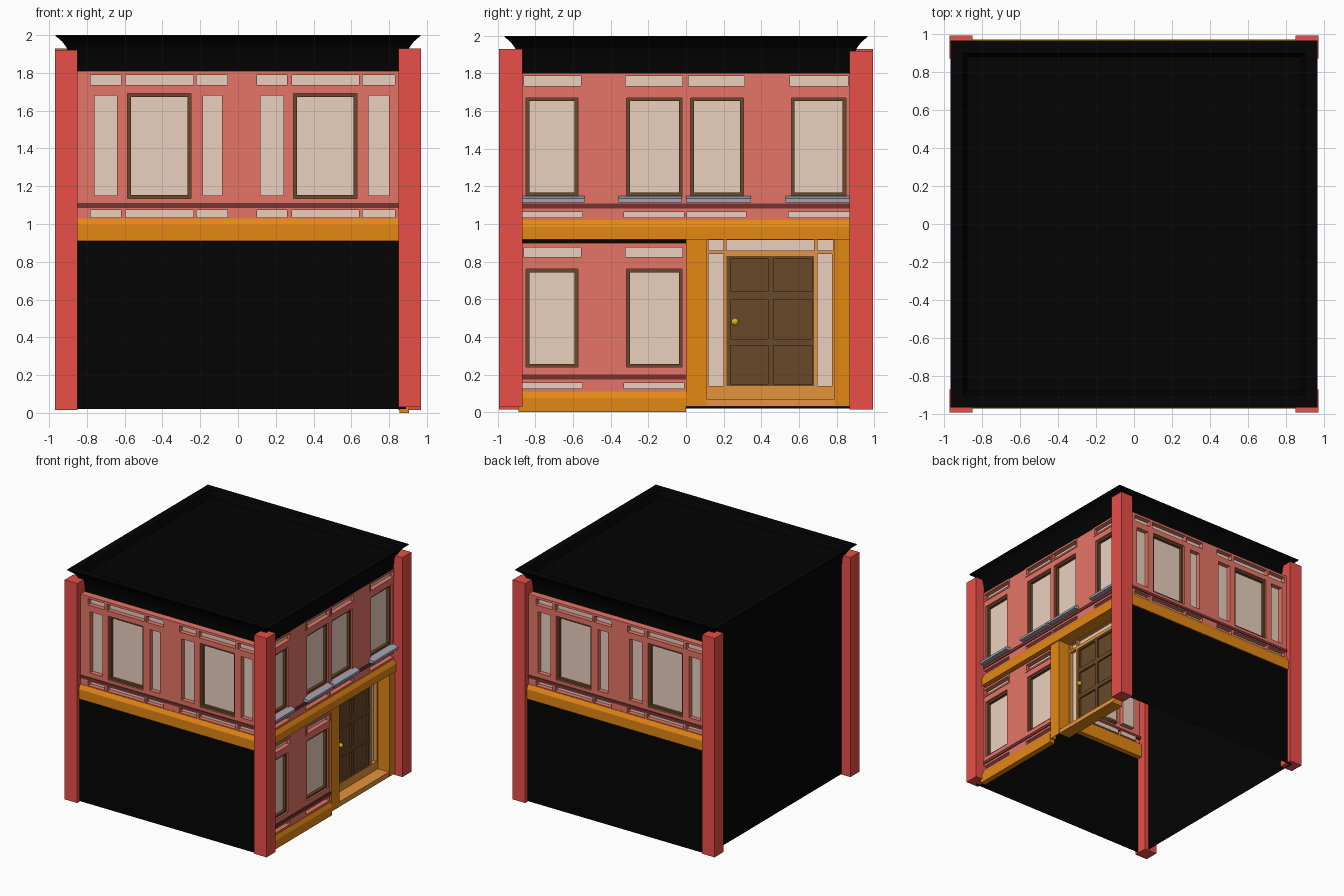
import bpy, bmesh

if "Cube" in bpy.data.objects:
    bpy.data.objects.remove(bpy.data.objects["Cube"])

def material(name, hexcol):
    m = bpy.data.materials.new(name)
    rgb = [int(hexcol[i:i + 2], 16) / 255 for i in (0, 2, 4)]
    m.diffuse_color = [c / 12.92 if c < 0.04 else ((c + 0.055) / 1.055) ** 2.4 for c in rgb] + [1]
    m.use_nodes = True
    m.node_tree.nodes["Principled BSDF"].inputs["Base Color"].default_value = m.diffuse_color
    return m

RED = material("pillar_red", "E84E48")
BRICK = material("wall_red", "E67567")
DARK = material("dark_red", "733232")
ORANGE = material("orange", "E48814")
LIGHT = material("light_orange", "E6943C")
GLASS = material("glass", "EAD0BF")
BLACK = material("black", "030303")
BROWN = material("brown", "684828")
GREY = material("sill_grey", "A4A4B4")
GOLD = material("gold", "D8B80C")

# Facade frames: u runs right as seen from outside, d points outwards
FRONT = lambda u, d, z: (u, -d, z)
BACK = lambda u, d, z: (-u, d, z)
RIGHT = lambda u, d, z: (d, u, z)
LEFT = lambda u, d, z: (-d, -u, z)

def finish(name, bm, *mats):
    me = bpy.data.meshes.new(name)
    bm.to_mesh(me)
    bm.free()
    for m in mats:
        me.materials.append(m)
    ob = bpy.data.objects.new(name, me)
    bpy.context.collection.objects.link(ob)
    return ob

def add_prism(bm, fr, prof, u0, u1):
    a = [bm.verts.new(fr(u0, d, z)) for d, z in prof]
    b = [bm.verts.new(fr(u1, d, z)) for d, z in prof]
    n = len(prof)
    bm.faces.new(a)
    bm.faces.new(b)
    for i in range(n):
        bm.faces.new((a[i], a[(i + 1) % n], b[(i + 1) % n], b[i]))
    bmesh.ops.recalc_face_normals(bm, faces=bm.faces)

def prism(name, fr, prof, u0, u1, mat):
    bm = bmesh.new()
    add_prism(bm, fr, prof, u0, u1)
    return finish(name, bm, mat)

def box(name, fr, u0, u1, d0, d1, z0, z1, mat):
    return prism(name, fr, [(d0, z0), (d1, z0), (d1, z1), (d0, z1)], u0, u1, mat)

def border(name, fr, rect, d0, d1, w, mat):
    u0, u1, z0, z1 = rect
    bm = bmesh.new()
    for a, b, c, e in ((u0, u0 + w, z0, z1), (u1 - w, u1, z0, z1),
                       (u0 + w, u1 - w, z0, z0 + w), (u0 + w, u1 - w, z1 - w, z1)):
        add_prism(bm, fr, [(d0, c), (d1, c), (d1, e), (d0, e)], a, b)
    return finish(name, bm, mat)

def wall(name, fr, rect, d, holes, depth, mat, pane=None, top_ledge=0):
    """Sheet with recessed rectangular openings, closed by panes if given."""
    bm = bmesh.new()
    def quad(pts, idx=0):
        bm.faces.new([bm.verts.new(fr(*p)) for p in pts]).material_index = idx
    def flat(a, b, c, e, dd, idx=0):
        quad([(a, dd, c), (b, dd, c), (b, dd, e), (a, dd, e)], idx)
    us = sorted({rect[0], rect[1], *[v for h in holes for v in h[:2]]})
    zs = sorted({rect[2], rect[3], *[v for h in holes for v in h[2:]]})
    for a, b in zip(us, us[1:]):
        for c, e in zip(zs, zs[1:]):
            mu, mz = (a + b) / 2, (c + e) / 2
            if not any(h[0] < mu < h[1] and h[2] < mz < h[3] for h in holes):
                flat(a, b, c, e, d)
    bmesh.ops.remove_doubles(bm, verts=bm.verts, dist=1e-5)
    for a, b, c, e in holes:
        k = d - depth
        ring = [(a, c), (b, c), (b, e), (a, e)]
        for (p, q), (r, s) in zip(ring, ring[1:] + ring[:1]):
            quad([(p, d, q), (p, k, q), (r, k, s), (r, d, s)][::-1])
        if pane:
            flat(a, b, c, e, k, 1)
    if top_ledge:
        a, b, z = rect[0], rect[1], rect[3]
        quad([(a, d, z), (b, d, z), (b, d - top_ledge, z), (a, d - top_ledge, z)])
    return finish(name, bm, mat, pane or mat)

def belt(name, fr, d, u0, u1, z0, z1, out=0.03):
    s = z1 - 0.035
    prism(name, fr, [(d - 0.03, z0), (d + out, z0), (d + out, s), (d + 0.004, z1), (d - 0.03, z1)], u0, u1, ORANGE)

# Corner pillars
for side, fr in (("front", FRONT), ("back", BACK)):
    box(side + "_pillar_a", fr, -0.97, -0.85, 0.87, 0.993, 0.015, 1.92, RED)
    box(side + "_pillar_b", fr, 0.85, 0.97, 0.87, 0.993, 0.03, 1.93, RED)

# Front and back facades, the same design turned round
cols = [(-.78, -.62), (-.595, -.235), (-.22, -.055), (.1, .26), (.285, .64), (.66, .83)]
wins = [(-.585, -.25, 1.135, 1.69), (.295, .63, 1.135, 1.69)]
sides = [(-.76, -.64), (-.185, -.085), (.12, .24), (.69, .80)]
for side, fr in (("front", FRONT), ("back", BACK)):
    d = 0.945
    holes = [(a, b, *z) for a, b in cols for z in ((1.035, 1.075), (1.735, 1.79))]
    holes += [(a, b, 1.15, 1.68) for a, b in sides] + wins
    wall(side + "_upper_wall", fr, (-.87, .87, 1.02, 1.81), d, holes, 0.04, BRICK, GLASS, 0.06)
    for i, r in enumerate(wins):
        border(f"{side}_window_frame_{i}", fr, r, d - .04, d - .015, .018, BROWN)
    box(side + "_string_course", fr, -.87, .87, d - .02, d + .007, 1.085, 1.11, DARK)
    belt(side + "_belt", fr, d, -.87, .87, .91, 1.03, .025)
    wall(side + "_lower_wall", fr, (-.89, .89, .02, .915), .96, [], 0, BLACK)

# Blank left wall
wall("left_wall", LEFT, (-.96, .96, .02, 1.82), .885, [], 0, BLACK)

# Right facade, upper storey and lower storey beside the door
D = 0.885
bays = [(-.85, -.575), (-.315, -.02), (.025, .305), (.56, .85)]
panels = [(-.87, -.55), (-.33, -.01), (.005, .32), (.545, .87)]
for name, n, off, u1, zt in (("upper", 4, 0, .88, 1.81), ("lower", 2, -.91, 0, .90)):
    win = [(a, b, 1.15 + off, 1.67 + off) for a, b in bays[:n]]
    tops = [(a, b, 1.73 + off, 1.79 + off) for a, b in panels[:n]]
    strips = [(a, b, 1.035 + off, 1.065 + off) for a, b in panels[:n]]
    wall(f"right_{name}_wall", RIGHT, (-.88, u1, 1.01 + off, zt), D, win + tops + strips, .04, BRICK, GLASS)
    for i in range(n):
        border(f"right_{name}_window_frame_{i}", RIGHT, win[i], D - .04, D - .015, .017, BROWN)
        a, b, c, e = tops[i]
        border(f"right_{name}_panel_frame_{i}", RIGHT, (a - .005, b + .005, c - .01, e + .01), D - .02, D + .006, .014, BRICK)
    box(f"right_{name}_string_course", RIGHT, -.88, u1, D - .02, D + .007, 1.083 + off, 1.11 + off, DARK)

# Grey sills under the upper windows
for i, (a, b) in enumerate([(-.87, -.54), (-.36, -.02), (0, .345), (.53, .87)]):
    prism(f"window_sill_{i}", RIGHT, [(D - .03, 1.115), (D + .045, 1.115), (D + .045, 1.135), (D, 1.15), (D - .03, 1.15)], a, b, GREY)

belt("right_belt", RIGHT, D, -.88, .88, .918, 1.02, .025)
belt("right_plinth", RIGHT, D, -.89, 0, 0, .11, .02)

# Door porch: surround, recessed back wall with lights, door, step, knob
wall("door_surround", RIGHT, (0, .88, .03, .93), D + .015, [(.11, .79, .03, .918)], .11, ORANGE)
box("door_surround_edge", RIGHT, 0, .02, D - .03, D + .0145, .03, .92, ORANGE)
lights = [(.12, .20, .86, .915), (.215, .68, .86, .915), (.70, .78, .86, .915),
          (.12, .20, .14, .84), (.70, .775, .14, .84)]
doorway = (.215, .68, .14, .83)
wall("porch_back", RIGHT, (.11, .79, .03, .918), .79, lights + [doorway], .03, LIGHT, GLASS)
leaves = [(a, b, c, e) for a, b in ((.237, .435), (.465, .67))
          for c, e in ((.15, .355), (.39, .60), (.64, .815))]
wall("door", RIGHT, doorway, .785, leaves, .015, BROWN, BROWN)
box("door_step", RIGHT, .11, .79, .79, D + .012, .03, .07, LIGHT)
bm = bmesh.new()
bmesh.ops.create_uvsphere(bm, u_segments=16, v_segments=8, radius=.02)
bmesh.ops.translate(bm, verts=bm.verts, vec=(.805, .26, .48))
for f in bm.faces:
    f.smooth = True
finish("door_knob", bm, GOLD)

# Cornice and sunken roof, one square ring per profile point
profile = [(.885, 1.8), (.887, 1.86), (.895, 1.9), (.908, 1.935), (.93, 1.965), (.965, 1.995),
           (.965, 2.0), (.90, 2.0), (.88, 1.94)]
bm = bmesh.new()
rings = [[bm.verts.new((x * r, y * r, z)) for x, y in ((-1, -1), (1, -1), (1, 1), (-1, 1))] for r, z in profile]
for lo, hi in zip(rings, rings[1:]):
    for i in range(4):
        j = (i + 1) % 4
        bm.faces.new((lo[i], lo[j], hi[j], hi[i]))
bm.faces.new(rings[-1])
finish("cornice_roof", bm, BLACK)
